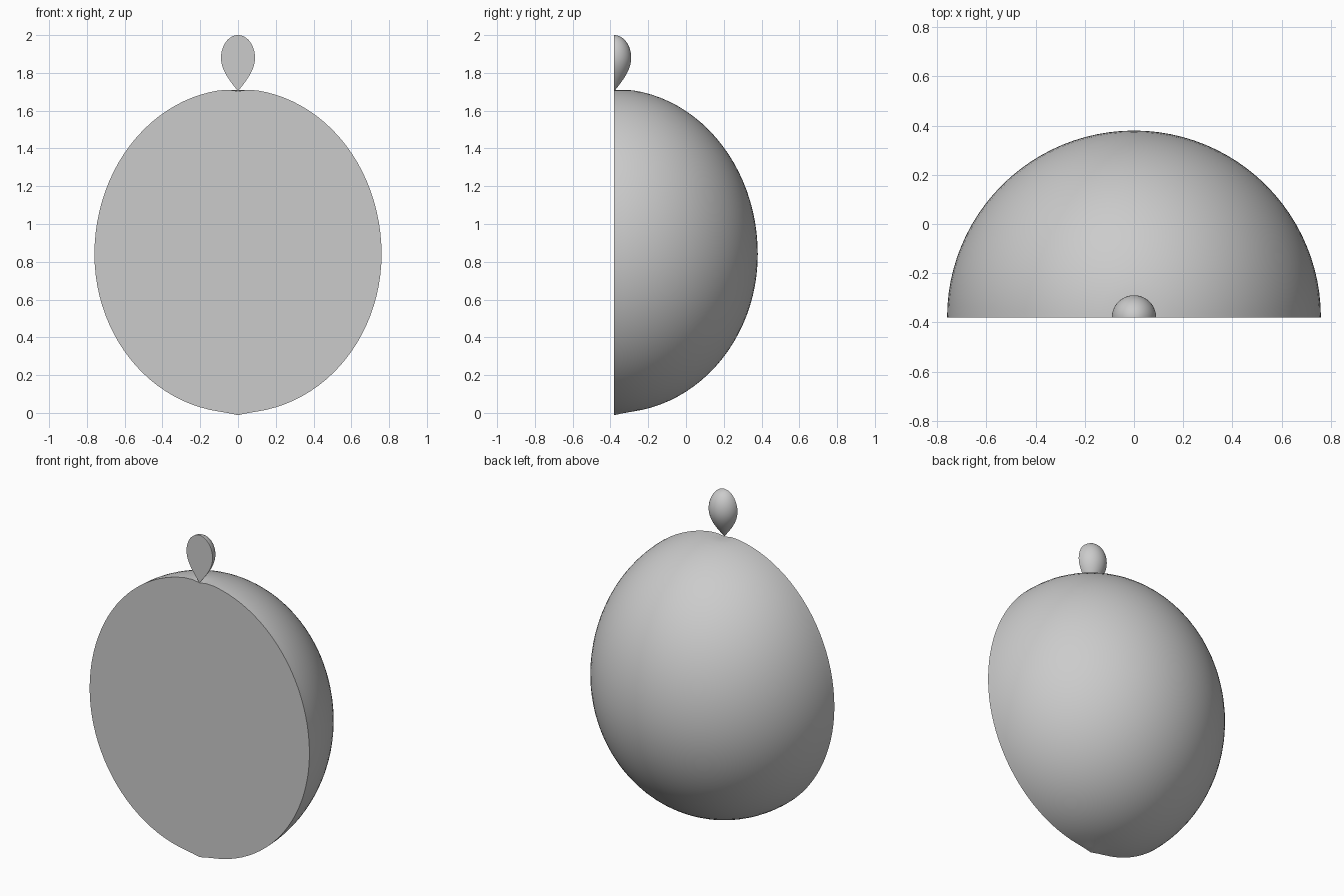
import bpy, bmesh
from math import sin, cos, pi

if "Cube" in bpy.data.objects:
    bpy.data.objects.remove(bpy.data.objects["Cube"], do_unlink=True)

# Single plain grey
grey = bpy.data.materials.new("plain_grey")
grey.use_nodes = True
colour = (0.6, 0.6, 0.6, 1)
grey.diffuse_color = colour
grey.node_tree.nodes["Principled BSDF"].inputs["Base Color"].default_value = colour

FRONT = -0.38  # flat cut plane
STEPS = 48


def half_lathe(name, profile, steps=STEPS):
    """Half-turn a (radius, z) profile behind the cut plane and cap the front."""
    bm = bmesh.new()
    verts = [bm.verts.new((r, FRONT, z)) for r, z in profile]
    edges = [bm.edges.new(pair) for pair in zip(verts, verts[1:])]
    bmesh.ops.spin(bm, geom=verts + edges, cent=(0, FRONT, 0),
                   axis=(0, 0, 1), angle=pi, steps=steps)
    bmesh.ops.remove_doubles(bm, verts=bm.verts, dist=1e-5)
    bmesh.ops.dissolve_degenerate(bm, edges=bm.edges, dist=1e-5)
    rim = [e for e in bm.edges if e.is_boundary]
    bmesh.ops.contextual_create(bm, geom=rim)
    bmesh.ops.recalc_face_normals(bm, faces=bm.faces)
    mesh = bpy.data.meshes.new(name)
    bm.to_mesh(mesh)
    bm.free()
    mesh.materials.append(grey)
    obj = bpy.data.objects.new(name, mesh)
    bpy.context.collection.objects.link(obj)
    bpy.ops.object.select_all(action="DESELECT")
    obj.select_set(True)
    bpy.context.view_layer.objects.active = obj
    bpy.ops.object.shade_smooth_by_angle()
    return obj


# Body: rounded egg with a shallow dimple under the knob
body = []
for i in range(STEPS + 1):
    a = -pi / 2 + pi * i / STEPS
    height = 0.84 if a < 0 else 0.875
    r = 0.76 * cos(a) if 0 < i < STEPS else 0
    dimple = 0.012 * max(0, 1 - r / 0.1) ** 2
    body.append((r, 0.84 + height * sin(a) - dimple))
half_lathe("body", body)

# Knob: teardrop with its point on the body
knob = []
for i in range(17):
    u = i / 16
    knob.append((0.09 * sin(u * pi / 2), 1.703 + 0.177 * u))
for i in range(1, 17):
    a = pi / 2 * i / 16
    knob.append((0.09 * cos(a) if i < 16 else 0, 1.88 + 0.12 * sin(a)))
half_lathe("knob", knob)
